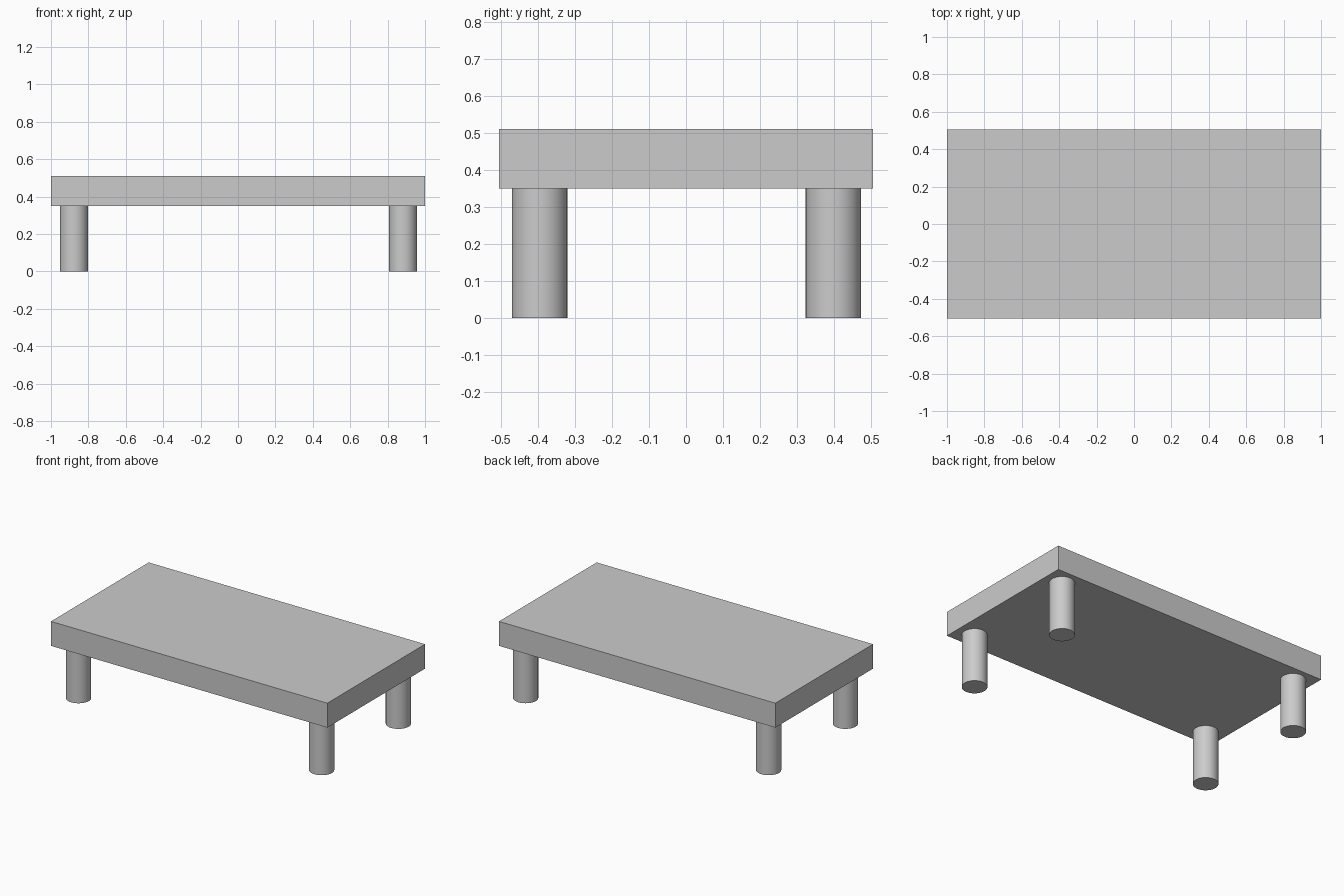
import bpy

if "Cube" in bpy.data.objects:
    bpy.data.objects.remove(bpy.data.objects["Cube"])

TOP_Z, SLAB_Z = 0.51, 0.35      # top and underside of the slab
LEG_R = 0.075

# Table top: plain thick slab
bpy.ops.mesh.primitive_cube_add(size=1, location=(0, 0, (TOP_Z + SLAB_Z) / 2))
top = bpy.context.object
top.name = "table_top"
top.scale = (2.0, 1.01, TOP_Z - SLAB_Z)
bpy.ops.object.transform_apply(location=False, rotation=False, scale=True)


# Round legs near the four corners
def add_leg(name, x, y):
    bpy.ops.mesh.primitive_cylinder_add(
        vertices=32, radius=LEG_R, depth=SLAB_Z, location=(x, y, SLAB_Z / 2))
    bpy.context.object.name = name
    bpy.ops.object.shade_smooth_by_angle()


for side, x in (("left", -0.877), ("right", 0.882)):
    for end, y in (("front", -0.395), ("back", 0.398)):
        add_leg(f"{end}_{side}_leg", x, y)
